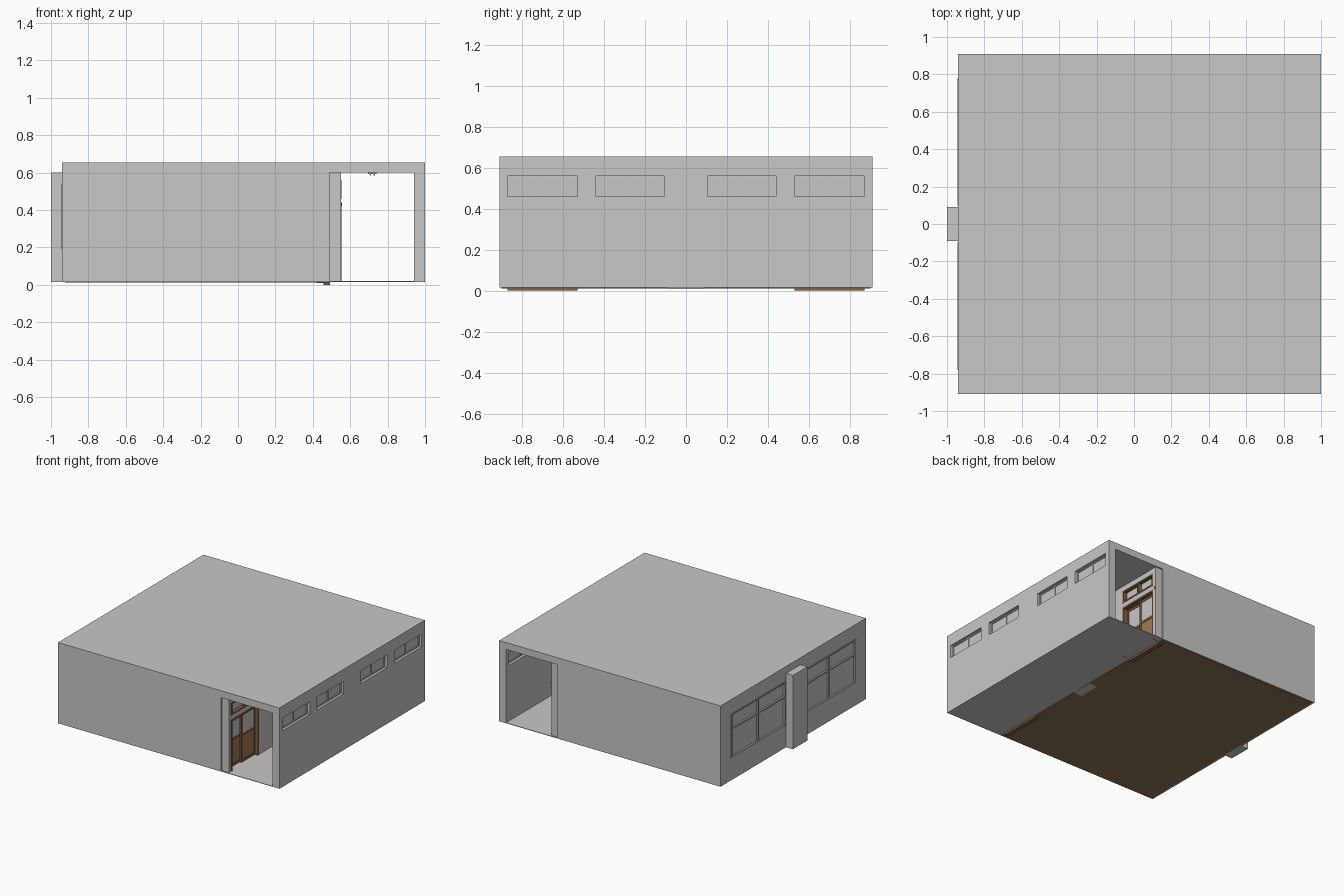
import bpy, bmesh, math

if "Cube" in bpy.data.objects:
    bpy.data.objects.remove(bpy.data.objects["Cube"])


def material(name, rgb):
    m = bpy.data.materials.new(name)
    m.diffuse_color = (*rgb, 1)
    m.use_nodes = True
    m.node_tree.nodes["Principled BSDF"].inputs["Base Color"].default_value = m.diffuse_color
    return m


WALL = material("wall_grey", (0.58, 0.58, 0.565))
GLASS = material("pane_grey", (0.56, 0.57, 0.56))
FRAME = material("frame_grey", (0.42, 0.42, 0.41))
FLOOR = material("floor_brown", (0.26, 0.17, 0.10))
WOOD = material("door_frame_brown", (0.22, 0.12, 0.05))
PANEL = material("door_panel_tan", (0.35, 0.20, 0.09))
DARK = material("fitting_dark", (0.06, 0.06, 0.06))


def finish(name, bm, mat):
    me = bpy.data.meshes.new(name)
    bmesh.ops.recalc_face_normals(bm, faces=bm.faces)
    bm.to_mesh(me)
    bm.free()
    me.materials.append(mat)
    ob = bpy.data.objects.new(name, me)
    bpy.context.collection.objects.link(ob)
    return ob


def boxes(name, mat, *spans):
    """One object of several boxes, each x0,x1,y0,y1,z0,z1."""
    bm = bmesh.new()
    for x0, x1, y0, y1, z0, z1 in spans:
        vs = bmesh.ops.create_cube(bm, size=1)["verts"]
        for v in vs:
            v.co = (x1 if v.co.x > 0 else x0, y1 if v.co.y > 0 else y0,
                    z1 if v.co.z > 0 else z0)
    return finish(name, bm, mat)


def wall(name, axis, d0, d1, u, z, holes):
    """Slab across one axis with rectangular holes (u0,u1,z0,z1)."""
    us = sorted({*u, *[h[i] for h in holes for i in (0, 1)]})
    zs = sorted({*z, *[h[i] for h in holes for i in (2, 3)]})

    def solid(i, j):
        if not (0 <= i < len(us) - 1 and 0 <= j < len(zs) - 1):
            return False
        a, b = (us[i] + us[i + 1]) / 2, (zs[j] + zs[j + 1]) / 2
        return not any(h[0] < a < h[1] and h[2] < b < h[3] for h in holes)

    bm = bmesh.new()

    def quad(pts):
        bm.faces.new([bm.verts.new((d, a, b) if axis == "x" else (a, d, b)) for d, a, b in pts])

    for i in range(len(us) - 1):
        for j in range(len(zs) - 1):
            if not solid(i, j):
                continue
            a, b, c, e = us[i], us[i + 1], zs[j], zs[j + 1]
            for d in (d0, d1):
                quad([(d, a, c), (d, b, c), (d, b, e), (d, a, e)])
            edges = [((a, c), (a, e), i - 1, j), ((b, c), (b, e), i + 1, j),
                     ((a, c), (b, c), i, j - 1), ((a, e), (b, e), i, j + 1)]
            for p, q, ni, nj in edges:
                if not solid(ni, nj):
                    quad([(d0, *p), (d1, *p), (d1, *q), (d0, *q)])
    bmesh.ops.remove_doubles(bm, verts=bm.verts, dist=1e-5)
    return finish(name, bm, WALL)


def grid_frame(name, mat, x0, x1, y0, y1, z0, z1, w, ysplits=(), zsplits=()):
    """Window frame in the yz plane with inner bars."""
    s = [(x0, x1, y0, y0 + w, z0, z1), (x0, x1, y1 - w, y1, z0, z1),
         (x0, x1, y0 + w, y1 - w, z0, z0 + w), (x0, x1, y0 + w, y1 - w, z1 - w, z1)]
    s += [(x0, x1, y - w / 2, y + w / 2, z0 + w, z1 - w) for y in ysplits]
    s += [(x0, x1, y0 + w, y1 - w, z - w / 2, z + w / 2) for z in zsplits]
    return boxes(name, mat, *s)


B, C, T = 0.015, 0.60, 0.655          # wall foot, ceiling, roof top
HIGH = [(-0.87, -0.53), (-0.44, -0.105), (0.105, 0.44), (0.53, 0.87)]
BIG = [(-0.78, -0.10), (0.10, 0.78)]
DOORS = [HIGH[0], HIGH[3]]

# Shell
boxes("roof_slab", WALL, (-0.94, 1, -0.91, 0.91, C, T))
for side, y0, y1 in (("front", -0.91, -0.87), ("back", 0.87, 0.91)):
    wall(side + "_wall", "y", y0, y1, (-0.94, 0.49), (B, C), [])
wall("right_wall", "x", 0.94, 1.0, (-0.91, 0.91), (B, C),
     [(a, b, 0.46, 0.56) for a, b in HIGH])
wall("left_wall", "x", -0.94, -0.89, (-0.87, 0.87), (B, C),
     [(a, b, 0.19, 0.54) for a, b in BIG])
wall("corridor_wall", "x", 0.49, 0.55, (-0.90, 0.90), (B, C),
     [(a, b, 0.46, 0.56) for a, b in HIGH] + [(a, b, B, 0.42) for a, b in DOORS])
boxes("pillars", WALL, (-1.0, -0.94, -0.09, 0.09, B, C), (0.42, 0.49, -0.09, 0.09, 0.009, C))

# Floors
boxes("corridor_floor", WALL, (0.49, 0.94, -0.91, 0.91, B, 0.019))
boxes("classroom_floor", FLOOR, (-0.925, 0.49, -0.90, 0.90, 0.011, 0.019))

# High windows on the outer wall and the corridor wall
for k, (a, b) in enumerate(HIGH):
    m = (a + b) / 2
    boxes(f"high_pane_{k}", GLASS, (0.968, 0.974, a, b, 0.46, 0.56))
    grid_frame(f"high_frame_{k}", WALL, 0.962, 0.98, a, b, 0.46, 0.56, 0.008, [m])
    boxes(f"corridor_pane_{k}", GLASS, (0.517, 0.523, a, b, 0.46, 0.56))
    grid_frame(f"corridor_frame_{k}", WOOD, 0.50, 0.553, a, b, 0.46, 0.56, 0.012, [m])

# Large windows on the left wall
for k, (a, b) in enumerate(BIG):
    boxes(f"large_pane_{k}", GLASS, (-0.930, -0.924, a, b, 0.19, 0.54))
    grid_frame(f"large_frame_{k}", FRAME, -0.944, -0.91, a, b, 0.19, 0.54, 0.012,
               [(a + b) / 2], [0.42])

# Sliding doors: two leaves each, with surround and track
for k, (a, b) in enumerate(DOORS):
    m = (a + b) / 2
    boxes(f"door_track_{k}", WOOD, (0.456, 0.492, a, b, 0, 0.022))
    boxes(f"door_surround_{k}", WOOD, (0.488, 0.553, a, a + 0.01, B, 0.42),
          (0.488, 0.553, b - 0.01, b, B, 0.42), (0.488, 0.553, a, b, 0.41, 0.425))
    for n, (p, q, x) in enumerate(((a, m + 0.01, 0.497), (m - 0.01, b, 0.513))):
        grid_frame(f"door_leaf_{k}_{n}", WOOD, x, x + 0.014, p, q, 0.02, 0.412, 0.018, [], [0.23])
        boxes(f"door_panel_{k}_{n}", PANEL, (x + 0.004, x + 0.010, p, q, 0.022, 0.23))
        boxes(f"door_glass_{k}_{n}", GLASS, (x + 0.004, x + 0.010, p, q, 0.23, 0.41))

# Small corridor fittings: wall knob and ceiling brackets
boxes("wall_fitting", DARK, (0.548, 0.556, 0.885, 0.9, 0.42, 0.44))
for k, y in enumerate((-0.48, 0.48)):
    boxes(f"ceiling_bracket_{k}", FRAME, (0.695, 0.74, y - 0.03, y + 0.03, 0.592, 0.602),
          (0.705, 0.712, y - 0.03, y + 0.03, 0.584, 0.594),
          (0.725, 0.732, y - 0.03, y + 0.03, 0.584, 0.594))
